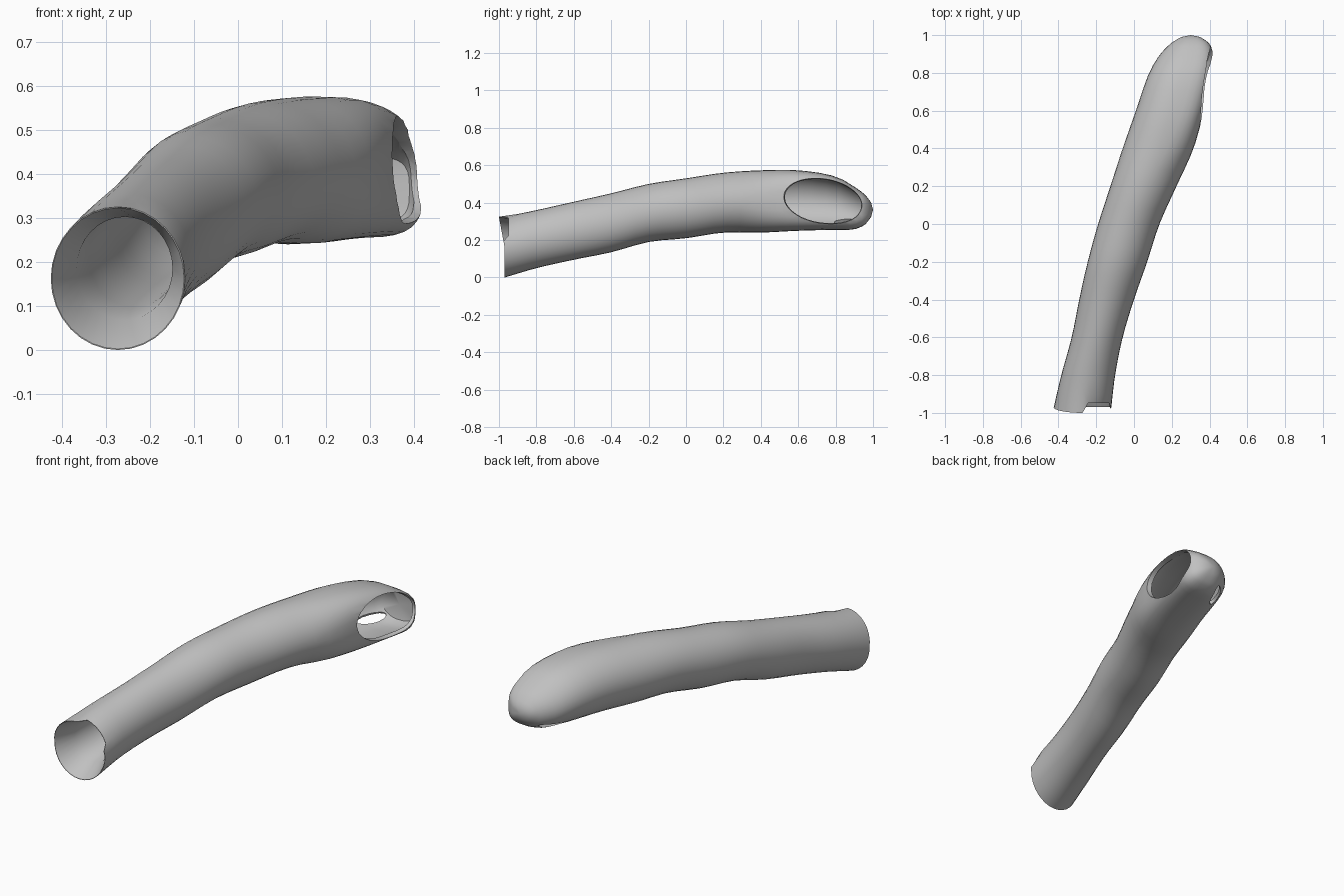
import bpy, bmesh, math
from mathutils import Matrix, Vector

if "Cube" in bpy.data.objects:
    bpy.data.objects.remove(bpy.data.objects["Cube"])

SEG = 32
# stations along the tube: y, x min, x max, z min, z max
STATIONS = [
    (-0.97, -0.425, -0.12, 0.0, 0.325), (-0.8, -0.385, -0.10, 0.05, 0.36),
    (-0.6, -0.33, -0.06, 0.095, 0.405), (-0.4, -0.29, 0.0, 0.135, 0.45),
    (-0.2, -0.245, 0.07, 0.19, 0.50), (0.0, -0.19, 0.135, 0.21, 0.53),
    (0.2, -0.125, 0.225, 0.24, 0.56), (0.4, -0.06, 0.315, 0.24, 0.573),
    (0.6, 0.01, 0.37, 0.25, 0.573), (0.8, 0.08, 0.415, 0.255, 0.54),
    (0.9, 0.14, 0.42, 0.258, 0.485), (0.96, 0.20, 0.395, 0.285, 0.44),
    (0.99, 0.25, 0.35, 0.325, 0.40),
]


def station(y):
    """Smoothly interpolated bounds of the tube at y."""
    i = 0
    while i < len(STATIONS) - 2 and y > STATIONS[i + 1][0]:
        i += 1
    a, b = STATIONS[i], STATIONS[i + 1]
    t = (y - a[0]) / (b[0] - a[0])
    p, q = STATIONS[max(i - 1, 0)], STATIONS[min(i + 2, len(STATIONS) - 1)]
    h = b[0] - a[0]
    out = []
    for k in range(1, 5):
        ma = (b[k] - p[k]) / (b[0] - p[0]) * h
        mb = (q[k] - a[k]) / (q[0] - a[0]) * h
        out.append((2*t**3 - 3*t*t + 1) * a[k] + (t**3 - 2*t*t + t) * ma
                   + (3*t*t - 2*t**3) * b[k] + (t**3 - t*t) * mb)
    return out


def ring(bm, y, scale=1.0, mouth=False):
    x0, x1, z0, z1 = station(y)
    box = min(max((y - 0.3) / 0.3, 0), 1)      # right side squares off near the tip
    verts = []
    for i in range(SEG):
        a = 2 * math.pi * i / SEG
        c, s = math.cos(a), math.sin(a)
        n = 2 + 1.3 * box if c > 0 else 2
        cx = math.copysign(abs(c) ** (2 / n), c)
        sz = math.copysign(abs(s) ** (2 / n), s)
        dy = 0
        if mouth:                              # uneven cut edge
            dy = 0.022 if -0.5 < a - 0.7 < 0.75 else -0.03 * max(0, s)
        verts.append(bm.verts.new(((x0 + x1) / 2 + cx * scale * (x1 - x0) / 2, y + dy,
                                   (z0 + z1) / 2 + sz * scale * (z1 - z0) / 2)))
    return verts


def bridge(bm, a, b):
    for i in range(SEG):
        j = (i + 1) % SEG
        bm.faces.new((a[i], a[j], b[j], b[i]))


def make_object(name, bm):
    bmesh.ops.recalc_face_normals(bm, faces=bm.faces)
    me = bpy.data.meshes.new(name)
    bm.to_mesh(me)
    bm.free()
    ob = bpy.data.objects.new(name, me)
    bpy.context.collection.objects.link(ob)
    return ob


# Tube wall: inner lumen from its blind end to the mouth, then outer skin to the tip
bm = bmesh.new()
outer_y = [-0.97 + 0.07 * i for i in range(26)] + [0.84, 0.88, 0.91, 0.94, 0.96, 0.978, 0.99]
inner_y = [0.95, 0.92, 0.88, 0.82] + [0.75 - 0.08 * i for i in range(20)] + [-0.88]
rings = []
for y in inner_y:
    rings.append(ring(bm, y, 0.74 + 0.14 * min(max((y - 0.2) / 0.4, 0), 1)))
rings.append(ring(bm, -0.97, 0.985, True))
rings.append(ring(bm, -0.97, 1.0, True))
rings += [ring(bm, y) for y in outer_y[1:]]
for a, b in zip(rings, rings[1:]):
    bridge(bm, a, b)
for end, tip in ((rings[0], (0.295, 0.965, 0.365)), (rings[-1], (0.30, 1.0, 0.362))):
    v = bm.verts.new(tip)
    for i in range(SEG):
        bm.faces.new((end[i], end[(i + 1) % SEG], v))
tube = make_object("tube", bm)

grey = bpy.data.materials.new("grey")
grey.diffuse_color = (0.53, 0.53, 0.53, 1)
grey.use_nodes = True
grey.node_tree.nodes["Principled BSDF"].inputs["Base Color"].default_value = grey.diffuse_color
tube.data.materials.append(grey)

# Cutter for the large side opening: flared oval along x
bm = bmesh.new()
bmesh.ops.create_cone(bm, cap_ends=True, segments=40, radius1=0.8, radius2=1.12, depth=0.3)
bmesh.ops.transform(bm, verts=bm.verts, matrix=(
    Matrix.Translation((0.40, 0.725, 0.41)) @ Matrix.Rotation(math.radians(-9), 4, 'X')
    @ Matrix.Diagonal((1, 0.225, 0.128, 1)) @ Matrix.Rotation(math.pi / 2, 4, 'Y')))
side_cutter = make_object("side_opening_cutter", bm)

# Cutter for the small slit under the tip
bm = bmesh.new()
bmesh.ops.create_uvsphere(bm, u_segments=16, v_segments=10, radius=1)
bmesh.ops.transform(bm, verts=bm.verts, matrix=(
    Matrix.Translation((0.19, 0.87, 0.295)) @ Matrix.Rotation(math.radians(-25), 4, 'Z')
    @ Matrix.Rotation(math.radians(35), 4, 'Y') @ Matrix.Diagonal((0.028, 0.085, 0.07, 1))))
slit_cutter = make_object("slit_cutter", bm)

# Cut the openings
bpy.context.view_layer.objects.active = tube
tube.select_set(True)
for cutter in (side_cutter, slit_cutter):
    cutter.hide_render = True
    mod = tube.modifiers.new("cut", 'BOOLEAN')
    mod.operation = 'DIFFERENCE'
    mod.solver = 'EXACT'
    mod.object = cutter
    bpy.ops.object.modifier_apply(modifier=mod.name)
    bpy.data.objects.remove(cutter)
bpy.ops.object.shade_smooth_by_angle(angle=math.radians(40))
